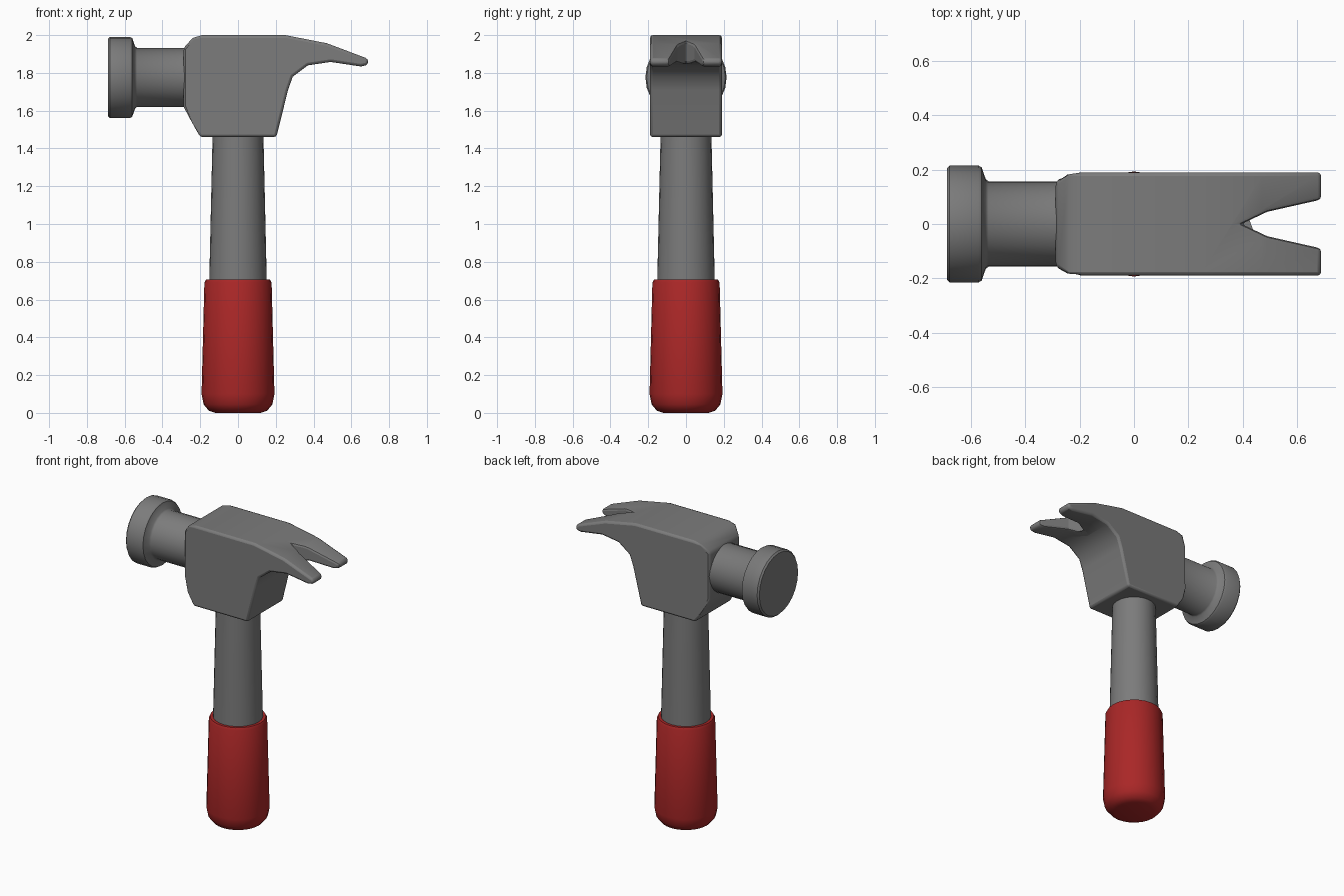
import bpy, bmesh, math
from mathutils import Matrix

if "Cube" in bpy.data.objects:
    bpy.data.objects.remove(bpy.data.objects["Cube"])


def material(name, rgb):
    m = bpy.data.materials.new(name)
    m.diffuse_color = (*rgb, 1)
    m.use_nodes = True
    m.node_tree.nodes["Principled BSDF"].inputs["Base Color"].default_value = m.diffuse_color
    return m


STEEL = material("grey steel", (0.2, 0.2, 0.2))
RED = material("red grip", (0.4, 0.02, 0.02))


def finish(name, bm, mat):
    bmesh.ops.recalc_face_normals(bm, faces=bm.faces)
    me = bpy.data.meshes.new(name)
    bm.to_mesh(me)
    bm.free()
    ob = bpy.data.objects.new(name, me)
    bpy.context.collection.objects.link(ob)
    if mat:
        me.materials.append(mat)
    return ob


def smooth(ob, angle):
    bpy.ops.object.select_all(action='DESELECT')
    ob.select_set(True)
    bpy.context.view_layer.objects.active = ob
    bpy.ops.object.shade_smooth_by_angle(angle=math.radians(angle))


def lathe(name, profile, mat, matrix=Matrix(), sides=24):
    """Spin (radius, height) points round z and cap both ends."""
    bm = bmesh.new()
    rings = []
    for r, h in profile:
        rings.append([bm.verts.new((r * math.cos(i * math.tau / sides),
                                    r * math.sin(i * math.tau / sides), h))
                      for i in range(sides)])
    for a, b in zip(rings, rings[1:]):
        for i in range(sides):
            j = (i + 1) % sides
            bm.faces.new((a[i], a[j], b[j], b[i]))
    bm.faces.new(rings[0])
    bm.faces.new(rings[-1])
    bm.transform(matrix)
    ob = finish(name, bm, mat)
    smooth(ob, 40)
    return ob


def prism(name, points, vec, mat):
    """Extrude a closed outline along vec."""
    bm = bmesh.new()
    face = bm.faces.new([bm.verts.new(p) for p in points])
    ext = bmesh.ops.extrude_face_region(bm, geom=[face])
    bmesh.ops.translate(bm, vec=vec,
                        verts=[v for v in ext['geom'] if isinstance(v, bmesh.types.BMVert)])
    return finish(name, bm, mat)


# Handle: rubber grip and steel shaft
lathe("grip", [(0.12, 0), (0.155, 0.012), (0.182, 0.045), (0.193, 0.1),
               (0.178, 0.69), (0.17, 0.705), (0.14, 0.705)], RED)
lathe("shaft", [(0.153, 0.65), (0.152, 0.71), (0.134, 1.5)], STEEL)

# Striking face and neck, turned to lie along x
turn = Matrix.Translation((0, 0, 1.776)) @ Matrix.Rotation(math.pi / 2, 4, 'Y')
lathe("striking_face", [(0.205, -0.688), (0.215, -0.678), (0.215, -0.572),
                        (0.208, -0.56), (0.165, -0.545), (0.157, -0.535),
                        (0.157, -0.2)], STEEL, turn)

# Head body with the curved claw
outline = [(-0.19, 2.0), (0.25, 2.0), (0.47, 1.957), (0.688, 1.875),
           (0.688, 1.842), (0.65, 1.834), (0.49, 1.858), (0.37, 1.84),
           (0.29, 1.78), (0.265, 1.71), (0.203, 1.46), (-0.2, 1.46),
           (-0.245, 1.54), (-0.288, 1.62), (-0.288, 1.932), (-0.24, 1.985)]
W = 0.19
head = prism("head", [(x, -W, z) for x, z in outline], (0, 2 * W, 0), STEEL)
for v in head.data.vertices:
    if v.co.x < -0.27:
        v.co.y *= 0.155 / W

# V-shaped slot in the claw
half = [(0.49, 0.045), (0.72, 0.097)]
slot = [(0.395, 0)] + half + [(x, -y) for x, y in reversed(half)]
cutter = prism("slot_cutter", [(x, y, 1.6) for x, y in slot], (0, 0, 0.6), None)
cutter.hide_render = True
cutter.hide_viewport = True
cut = head.modifiers.new("slot", 'BOOLEAN')
cut.object = cutter
cut.operation = 'DIFFERENCE'
cut.solver = 'EXACT'
bev = head.modifiers.new("soft_edges", 'BEVEL')
bev.width = 0.014
bev.segments = 2
bev.limit_method = 'ANGLE'
bev.angle_limit = math.radians(40)
smooth(head, 45)
